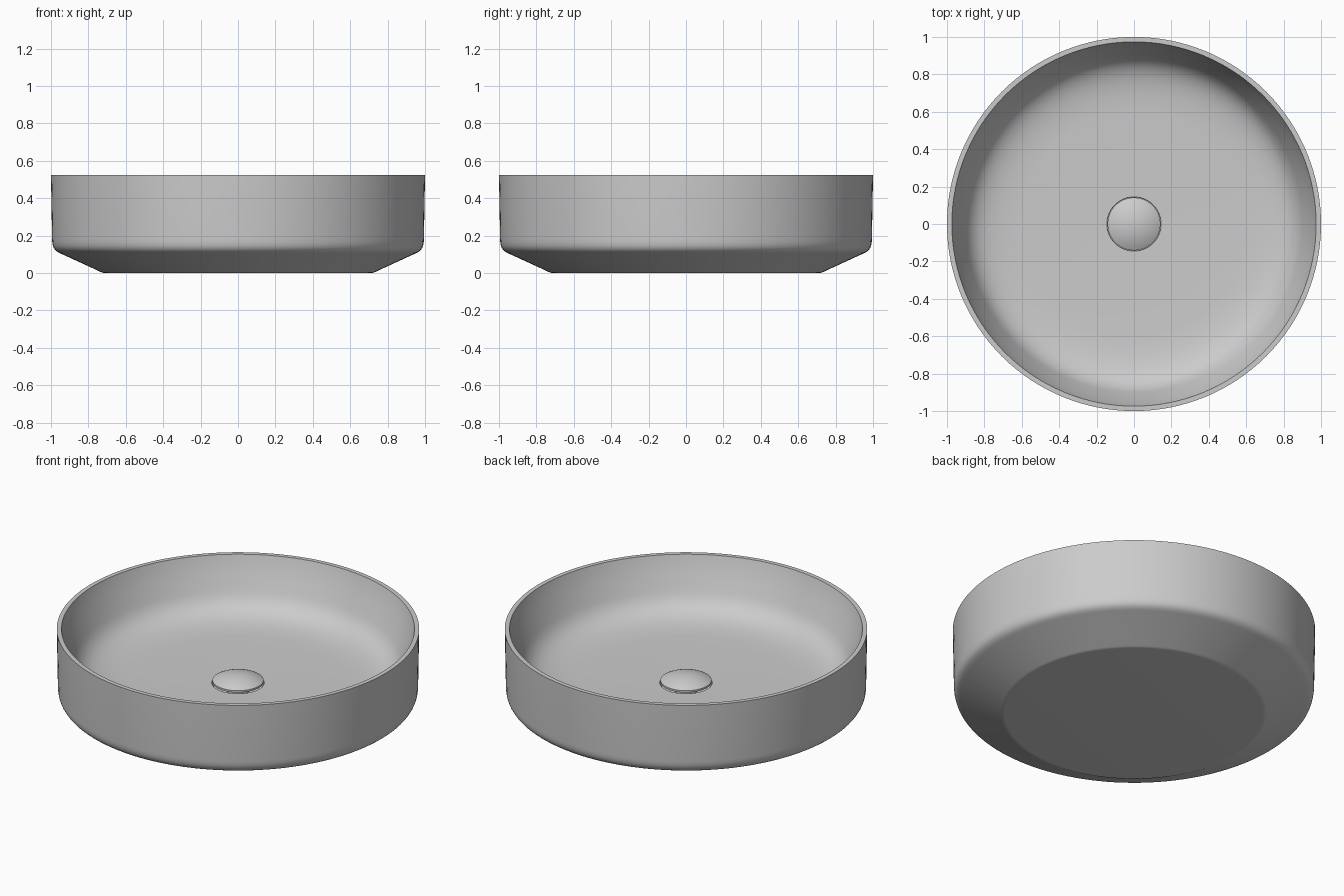
import bpy, bmesh, math
from mathutils import Vector
from mathutils.geometry import interpolate_bezier

if "Cube" in bpy.data.objects:
    bpy.data.objects.remove(bpy.data.objects["Cube"])


def curve(a, b, c, d, n):
    pts = interpolate_bezier(*[Vector((p[0], 0, p[1])) for p in (a, b, c, d)], n)
    return [(p.x, p.z) for p in pts]


def lathe(name, profile, steps=128):
    """Spin an (r, z) profile round the z axis."""
    bm = bmesh.new()
    vs = [bm.verts.new((r, 0, z)) for r, z in profile]
    edges = [bm.edges.new(p) for p in zip(vs, vs[1:])]
    bmesh.ops.spin(bm, geom=vs + edges, cent=(0, 0, 0), axis=(0, 0, 1),
                   angle=math.tau, steps=steps)
    bmesh.ops.remove_doubles(bm, verts=bm.verts, dist=1e-4)
    bmesh.ops.recalc_face_normals(bm, faces=bm.faces)
    mesh = bpy.data.meshes.new(name)
    bm.to_mesh(mesh)
    bm.free()
    ob = bpy.data.objects.new(name, mesh)
    bpy.context.collection.objects.link(ob)
    bpy.ops.object.select_all(action='DESELECT')
    ob.select_set(True)
    bpy.context.view_layer.objects.active = ob
    bpy.ops.object.shade_smooth_by_angle(angle=math.radians(30))
    return ob


# Basin: flat base, sloped underside, rounded shoulder, thin rim, dished inside
outer = [(0, 0), (0.71, 0)]
outer += curve((0.71, 0), (0.725, 0), (0.73, 0.003), (0.745, 0.011), 5)[1:]
outer += curve((0.95, 0.105), (0.98, 0.119), (0.993, 0.135), (0.994, 0.18), 10)
outer += [(1.0, 0.525), (0.974, 0.525)]
inner = curve((0.972, 0.518), (0.955, 0.46), (0.93, 0.40), (0.90, 0.333), 8)
inner += curve((0.90, 0.333), (0.86, 0.245), (0.79, 0.210), (0.60, 0.203), 20)[1:]
inner += [(0.4, 0.201), (0.145, 0.198)]
# Drain recess in the basin floor
recess = [(0.143, 0.195), (0.143, 0.15), (0, 0.15)]
lathe("basin", outer + inner + recess)

# Domed drain cover (spherical cap) on a hidden stem
R, H, Z = 0.141, 0.038, 0.214
rad = (R * R + H * H) / (2 * H)
half = math.asin(R / rad)
dome = [(rad * math.sin(half * i / 12), Z + H - rad + rad * math.cos(half * i / 12))
        for i in range(13)]
lathe("drain_cover", dome + [(R, 0.203), (0.06, 0.203), (0.06, 0.15)], 64)
